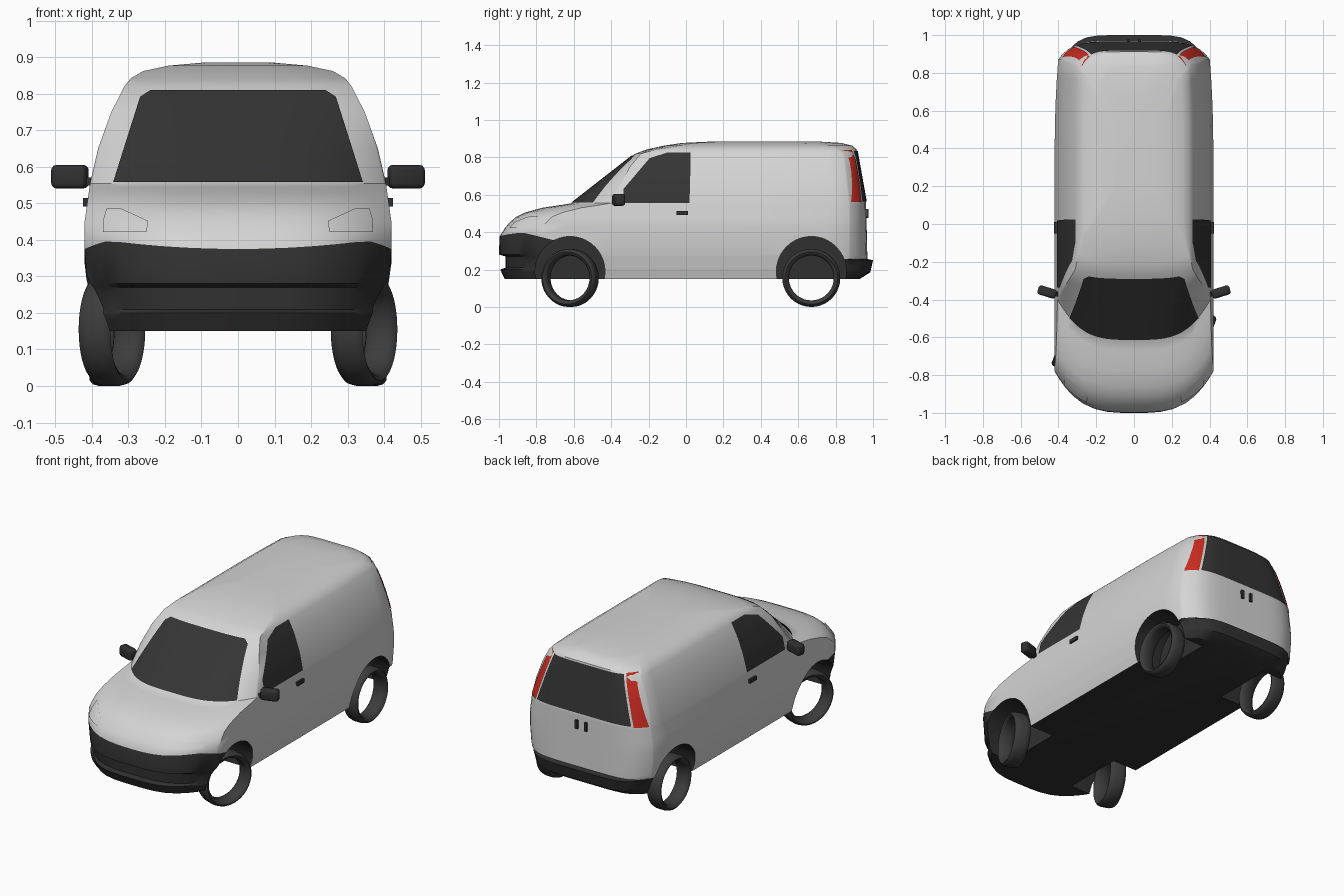
import bpy, bmesh, math
from mathutils import Vector

cube = bpy.data.objects.get("Cube")
if cube:
    bpy.data.objects.remove(cube, do_unlink=True)


def material(name, r, g, b):
    m = bpy.data.materials.new(name)
    m.use_nodes = True
    m.diffuse_color = (r, g, b, 1)
    m.node_tree.nodes["Principled BSDF"].inputs["Base Color"].default_value = (r, g, b, 1)
    return m


PAINT = material("light grey paint", 0.66, 0.66, 0.66)
TRIM = material("dark plastic", 0.03, 0.03, 0.03)
GLASS = material("dark glass", 0.035, 0.035, 0.035)
RUBBER = material("tyre rubber", 0.045, 0.045, 0.045)
RED = material("red lamp", 0.6, 0.025, 0.015)


def finish(name, bm, mats, angle=35):
    mesh = bpy.data.meshes.new(name)
    bm.to_mesh(mesh)
    bm.free()
    ob = bpy.data.objects.new(name, mesh)
    bpy.context.collection.objects.link(ob)
    for m in mats:
        mesh.materials.append(m)
    smooth(ob, angle)
    return ob


def smooth(ob, angle):
    bpy.ops.object.select_all(action="DESELECT")
    ob.select_set(True)
    bpy.context.view_layer.objects.active = ob
    bpy.ops.object.shade_smooth_by_angle(angle=math.radians(angle))


# Body curves over height: half width, front and rear centre line, corner starts
WIDTH = [(.15, .38), (.2, .395), (.28, .412), (.375, .42), (.45, .42), (.555, .405), (.65, .383),
         (.75, .347), (.82, .311), (.842, .294), (.862, .26), (.877, .19), (.885, .1)]
FRONT = [(.15, -.97), (.2, -.993), (.21, -.965), (.27, -.965), (.28, -1), (.375, -.997), (.42, -.97),
         (.45, -.945), (.48, -.91), (.505, -.86), (.53, -.77), (.545, -.67), (.555, -.61),
         (.82, -.27), (.842, -.21), (.862, -.12), (.877, -.02), (.885, .15)]
FRONT_CORNER = [(.15, -.75), (.375, -.78), (.42, -.78), (.48, -.72), (.505, -.66), (.53, -.56),
                (.555, -.4), (.75, -.3), (.82, -.24), (.842, -.16), (.877, .05), (.885, .2)]
REAR_CORNER = [(.15, .82), (.25, .83), (.256, .87), (.555, .87), (.82, .84), (.862, .78), (.885, .55)]
REAR = [(.15, .93), (.185, .985), (.25, 1), (.256, .97), (.555, .963), (.842, .912), (.862, .89),
        (.877, .83), (.885, .7)]
SEAM = .375


def at(curve, z):
    for (z0, a), (z1, b) in zip(curve, curve[1:]):
        if z <= z1:
            return a + (b - a) * max(0, (z - z0) / (z1 - z0))
    return curve[-1][1]


def half_width(y, z):
    return at(WIDTH, z) * (1 - .05 * min(1, max(0, (y - .4) / .5)) ** 2)


def front_y(x, z):
    u = min(1, abs(x) / at(WIDTH, z))
    return at(FRONT, z) + (at(FRONT_CORNER, z) - at(FRONT, z)) * u ** 3.5


def rear_y(x, z):
    u = min(1, abs(x) / half_width(at(REAR_CORNER, z), z))
    return at(REAR, z) + (at(REAR_CORNER, z) - at(REAR, z)) * u ** 6


def outline(z, n=9, sides=14):
    us = [math.sin(math.pi / 2 * i / n) for i in range(n + 1)]
    yc, yr = at(FRONT_CORNER, z), at(REAR_CORNER, z)
    half = [(u * at(WIDTH, z), front_y(u * at(WIDTH, z), z)) for u in us]
    for j in range(1, sides):
        y = yc + (yr - yc) * j / sides
        half.append((half_width(y, z), y))
    wr = half_width(yr, z)
    half += [(u * wr, rear_y(u * wr, z)) for u in reversed(us)]
    return half + [(-x, y) for x, y in half[-2:0:-1]]


def loft(bm, rings, closed=False):
    rows = [[bm.verts.new(p) for p in ring] for ring in rings]
    k = len(rows[0])
    for a, b in zip(rows, rows[1:] + (rows[:1] if closed else [])):
        for j in range(k):
            bm.faces.new((a[j], a[(j + 1) % k], b[(j + 1) % k], b[j]))
    if not closed:
        bm.faces.new(rows[0])
        bm.faces.new(rows[-1])
    bmesh.ops.recalc_face_normals(bm, faces=bm.faces)


# Body shell with dark bumpers and floor
heights = sorted({z for c in (WIDTH, FRONT, FRONT_CORNER, REAR_CORNER, REAR) for z, _ in c})
bm = bmesh.new()
rings = []
for z in heights:
    ring = []
    for x, y in outline(z):
        lift = 0
        if z == SEAM and y < -.5:
            lift = .025 * min(1, abs(x) / .37) ** 2 - .25 * max(0, y + .88)
        ring.append((x, y, z + lift))
    rings.append(ring)
loft(bm, rings)
columns = len(rings[0])
seam_row = heights.index(SEAM)
for i, f in enumerate(bm.faces):
    c = f.calc_center_median()
    front_bumper = i // columns < seam_row and c.y < -.6
    rear_bumper = c.z < .257 and c.y > .83
    f.material_index = int(front_bumper or rear_bumper or f.normal.z < -.9 and c.z < .2)
body = finish("body", bm, [PAINT, TRIM])

# Wheel arches cut through the sides
for side in (-1, 1):
    for y in (-.62, .67):
        bm = bmesh.new()
        loft(bm, [[(x, y + .187 * math.cos(t * math.pi / 20), .19 + .187 * math.sin(t * math.pi / 20))
                   for t in range(40)] for x in (side * .22, side * .55)])
        cutter = finish("arch_cutter", bm, [TRIM])
        cutter.hide_render = True
        cut = body.modifiers.new("arch", "BOOLEAN")
        cut.object = cutter
        cut.solver = "EXACT"
        cut.material_mode = "TRANSFER"
        bpy.context.view_layer.objects.active = body
        bpy.ops.object.modifier_apply(modifier=cut.name)
        bpy.data.objects.remove(cutter, do_unlink=True)
smooth(body, 35)


def patch(name, rows, place, mat, across=14, steps=5):
    """Thin plate on the body; rows are (height, start, end)."""
    levels = []
    for (z0, a0, b0), (z1, a1, b1) in zip(rows, rows[1:]):
        for i in range(steps):
            t = i / steps
            levels.append((z0 + (z1 - z0) * t, a0 + (a1 - a0) * t, b0 + (b1 - b0) * t))
    levels.append(rows[-1])
    bm = bmesh.new()
    grid = [[bm.verts.new(place(a + (b - a) * j / across, z)) for j in range(across + 1)]
            for z, a, b in levels]
    for lo, hi in zip(grid, grid[1:]):
        for j in range(across):
            f = bm.faces.new((lo[j], lo[j + 1], hi[j + 1], hi[j]))
            f.normal_update()
            c = f.calc_center_median()
            if f.normal.dot(Vector((c.x, c.y, 0))) < 0:
                f.normal_flip()
    return finish(name, bm, [mat])


def on_front(x, z):
    return (x, front_y(x, z) - .005, z + .002)


def on_rear(x, z):
    return (x, rear_y(x, z) + .005, z)


def box(name, center, size, mat, turn=0, bevel=0):
    bm = bmesh.new()
    bmesh.ops.create_cube(bm, size=1)
    bmesh.ops.scale(bm, vec=size, verts=bm.verts)
    if bevel:
        bmesh.ops.bevel(bm, geom=bm.edges[:], offset=bevel, segments=3, affect="EDGES", profile=.5)
    ob = finish(name, bm, [mat])
    ob.location = center
    ob.rotation_euler.z = turn


def wheel(name, x, y, turn):
    profile = [(.128, -.04), (.14, -.046), (.15, -.038), (.155, -.02), (.155, .02), (.15, .038),
               (.14, .046), (.128, .04), (.12, .025), (.12, -.025)]
    bm = bmesh.new()
    angles = [math.tau * i / 40 for i in range(40)]
    loft(bm, [[(w, r * math.cos(a), r * math.sin(a)) for r, w in profile] for a in angles], closed=True)
    ob = finish(name, bm, [RUBBER], 40)
    ob.location = (x, y, .155)
    ob.rotation_euler.z = turn


# Front and rear glass
patch("windscreen", [(.556, -.342, .342), (.79, -.268, .268), (.808, -.24, .24)], on_front, GLASS, 24)
patch("rear_window", [(.565, -.305, .305), (.835, -.225, .225)], on_rear, GLASS, 24)

# Paired parts
for label, s in (("left", 1), ("right", -1)):
    patch(label + "_door_window",
          [(.557, -.335, .018), (.63, -.335, .021), (.795, -.195, .025), (.826, -.1, .025)],
          lambda y, z: (s * (half_width(y, z) + .004), y, z), GLASS)
    patch(label + "_tail_lamp", [(.56, s * .318, s * .38), (.84, s * .235, s * .276)], on_rear, RED)
    patch(label + "_headlamp", [(.42, s * .25, s * .37), (.45, s * .246, s * .37), (.484, s * .32, s * .36)],
          on_front, PAINT)
    box(label + "_mirror", (s * .46, -.36, .573), (.1, .05, .064), TRIM, s * .3, .014)
    box(label + "_mirror_arm", (s * .41, -.37, .56), (.05, .025, .022), TRIM, s * .3)
    box(label + "_door_handle", (s * .416, -.02, .503), (.016, .06, .022), TRIM)
    box(label + "_rear_handle", (s * .03, .968, .5), (.016, .016, .05), TRIM)
    wheel(label + "_front_wheel", s * .345, -.62, -.35)
    wheel(label + "_rear_wheel", s * .36, .67, 0)
